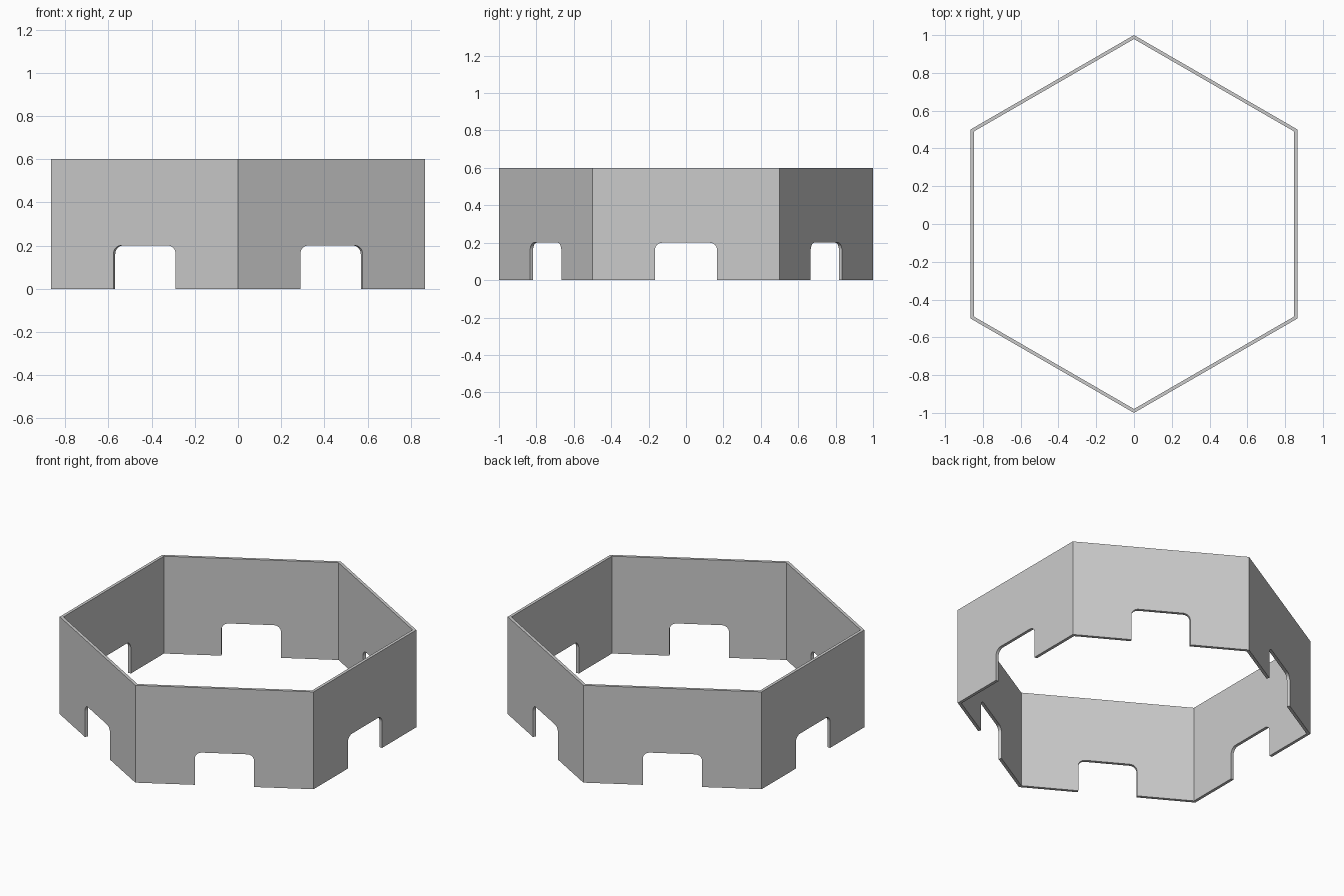
import bpy, bmesh
from math import pi, sin, cos, sqrt

if "Cube" in bpy.data.objects:
    bpy.data.objects.remove(bpy.data.objects["Cube"])

HEIGHT, THICK = 0.6, 0.018
NOTCH_HALF, NOTCH_TOP, FILLET = 1 / 6, 0.2, 0.04
APOTHEM = sqrt(3) / 2
SEG = 8

# Panel outline (u along the wall, z up) with a rounded notch at the bottom
half_notch = [(-NOTCH_HALF, 0)]
for i in range(SEG + 1):
    a = pi - i * pi / 2 / SEG
    half_notch.append((-NOTCH_HALF + FILLET + FILLET * cos(a),
                       NOTCH_TOP - FILLET + FILLET * sin(a)))
notch = half_notch + [(-u, z) for u, z in reversed(half_notch)]


def outline(dist):
    """Outline at a given distance from the centre; ends are mitred."""
    end = dist / sqrt(3)
    return [(-end, 0)] + notch + [(end, 0), (end, HEIGHT), (-end, HEIGHT)]


bm = bmesh.new()
for k in range(6):
    ang = k * pi / 3
    c, s = cos(ang), sin(ang)

    def ring(dist):
        return [bm.verts.new((dist * c - u * s, dist * s + u * c, z))
                for u, z in outline(dist)]

    outer, inner = ring(APOTHEM), ring(APOTHEM - THICK)
    bm.faces.new(outer)
    bm.faces.new(inner[::-1])
    # Bottom, notch and top edges; the mitred ends stay open to be welded
    n = len(outer)
    for i in range(n):
        if i in (n - 3, n - 1):
            continue
        j = (i + 1) % n
        bm.faces.new((outer[j], outer[i], inner[i], inner[j]))

bmesh.ops.remove_doubles(bm, verts=bm.verts, dist=1e-4)
bmesh.ops.recalc_face_normals(bm, faces=bm.faces)

# Hexagonal wall ring
mesh = bpy.data.meshes.new("hexagonal_wall")
bm.to_mesh(mesh)
bm.free()
obj = bpy.data.objects.new("hexagonal_wall", mesh)
bpy.context.collection.objects.link(obj)
